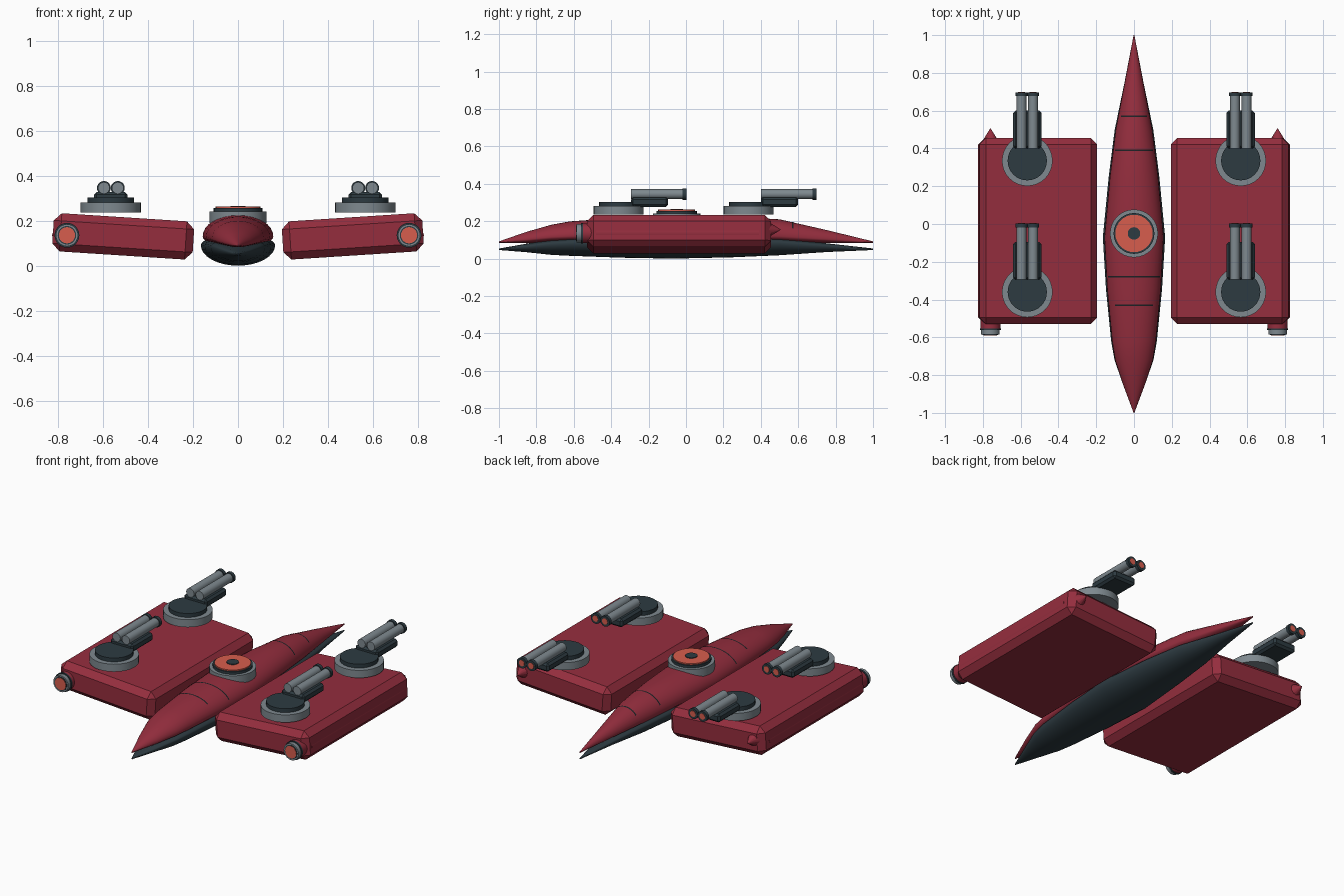
import bpy, bmesh, math
from mathutils import Matrix

if "Cube" in bpy.data.objects:
    bpy.data.objects.remove(bpy.data.objects["Cube"])


def material(name, rgb):
    m = bpy.data.materials.new(name)
    m.diffuse_color = (*rgb, 1)
    m.use_nodes = True
    m.node_tree.nodes["Principled BSDF"].inputs["Base Color"].default_value = m.diffuse_color
    return m


RED = material("hull red", (0.30, 0.027, 0.048))
DARK = material("dark slate", (0.026, 0.043, 0.053))
GREY = material("steel grey", (0.21, 0.25, 0.275))
ORANGE = material("glow orange", (0.68, 0.11, 0.075))
BLACK = material("seam black", (0.012, 0.015, 0.018))


def finish(bm, name, mat, angle=35):
    bmesh.ops.recalc_face_normals(bm, faces=bm.faces[:])
    mesh = bpy.data.meshes.new(name)
    bm.to_mesh(mesh)
    bm.free()
    ob = bpy.data.objects.new(name, mesh)
    bpy.context.collection.objects.link(ob)
    mesh.materials.append(mat)
    bpy.ops.object.select_all(action='DESELECT')
    ob.select_set(True)
    bpy.context.view_layer.objects.active = ob
    bpy.ops.object.shade_smooth_by_angle(angle=math.radians(angle))
    return ob


def cylinder(name, mat, loc, r, depth, axis='z', r2=None, n=32):
    """Cylinder or cone starting at loc and running along +axis."""
    bm = bmesh.new()
    bmesh.ops.create_cone(bm, cap_ends=True, segments=n, radius1=r,
                          radius2=r if r2 is None else r2, depth=depth,
                          matrix=Matrix.Translation((0, 0, depth / 2)))
    if axis == 'y':
        bm.transform(Matrix.Rotation(-math.pi / 2, 4, 'X'))
    bm.transform(Matrix.Translation(loc))
    return finish(bm, name, mat)


def box(name, mat, loc, size, bevel, tilt=0):
    bm = bmesh.new()
    bmesh.ops.create_cube(bm, size=1, matrix=Matrix.Diagonal((*size, 1)))
    bmesh.ops.bevel(bm, geom=bm.edges[:], offset=bevel, segments=1,
                    affect='EDGES', profile=0.5)
    bm.transform(Matrix.Translation(loc) @ Matrix.Rotation(tilt, 4, 'Y'))
    return finish(bm, name, mat, 20)


def section(st, a):
    y, cz, rx, up, down = st
    s = math.sin(a)
    return (rx * math.cos(a), y, cz + s * (up if s > 0 else down))


def loft(name, mat, stations, n=32):
    bm = bmesh.new()
    rings = [[bm.verts.new(section(st, math.tau * i / n)) for i in range(n)]
             for st in stations]
    for a, b in zip(rings, rings[1:]):
        for i in range(n):
            j = (i + 1) % n
            bm.faces.new((a[i], a[j], b[j], b[i]))
    bm.faces.new(rings[0])
    bm.faces.new(rings[-1])
    return finish(bm, name, mat, 40)


# Hull stations: y, centre z, half width, height above, height below
UPPER = [(-1, 0.088, 0.002, 0.004, 0.004), (-0.85, 0.102, 0.058, 0.042, 0.02),
         (-0.72, 0.115, 0.10, 0.066, 0.03), (-0.62, 0.12, 0.116, 0.079, 0.036),
         (-0.35, 0.126, 0.142, 0.092, 0.045), (-0.07, 0.13, 0.157, 0.097, 0.05),
         (0.25, 0.128, 0.128, 0.096, 0.045), (0.50, 0.12, 0.097, 0.09, 0.036),
         (0.75, 0.104, 0.049, 0.049, 0.02), (1, 0.088, 0.002, 0.004, 0.004)]
LOWER = [(-1, 0.05, 0.002, 0.004, 0.004), (-0.85, 0.065, 0.058, 0.015, 0.031),
         (-0.72, 0.08, 0.103, 0.024, 0.06), (-0.62, 0.085, 0.121, 0.03, 0.070),
         (-0.35, 0.088, 0.148, 0.042, 0.083), (-0.07, 0.09, 0.165, 0.048, 0.09),
         (0.25, 0.09, 0.134, 0.042, 0.083), (0.50, 0.085, 0.102, 0.03, 0.067),
         (0.75, 0.068, 0.05, 0.014, 0.033), (1, 0.05, 0.002, 0.004, 0.004)]
loft("upper_hull", RED, UPPER)
loft("lower_hull", DARK, LOWER)


def station_at(y):
    for a, b in zip(UPPER, UPPER[1:]):
        if a[0] <= y <= b[0]:
            t = (y - a[0]) / (b[0] - a[0])
            return [p + (q - p) * t for p, q in zip(a, b)]


# Seams over the top of the hull, with a given half width
for k, (y, half) in enumerate([(0.57, 0.068), (0.39, 0.10), (-0.28, 0.135), (-0.43, 0.10)]):
    bm = bmesh.new()
    rows = []
    for dy in (-0.004, 0.004):
        st = station_at(y + dy)
        a0 = math.acos(min(0.97, half / st[2]))
        st = [st[0], st[1], st[2] + 0.002, st[3] + 0.002, st[4]]
        rows.append([bm.verts.new(section(st, a0 + (math.pi - 2 * a0) * i / 20))
                     for i in range(21)])
    for i in range(20):
        bm.faces.new((rows[0][i], rows[0][i + 1], rows[1][i + 1], rows[1][i]))
    finish(bm, f"hull_seam_{k}", BLACK)

# Central hatch on the hull
cylinder("hatch_collar", GREY, (0, -0.05, 0.19), 0.127, 0.05)
cylinder("hatch_rim", DARK, (0, -0.05, 0.24), 0.108, 0.015)
cylinder("hatch_dome", ORANGE, (0, -0.05, 0.25), 0.099, 0.012)
cylinder("hatch_hub", DARK, (0, -0.05, 0.262), 0.033, 0.004)

for s, side in ((1, "right"), (-1, "left")):
    # Tilted slab wing
    box(f"{side}_wing", RED, (s * 0.51, -0.037, 0.13), (0.625, 0.985, 0.17),
        0.034, -s * math.radians(3.7))

    # Engine pod along the outer edge
    px, pz = s * 0.76, 0.135
    cylinder(f"{side}_pod", RED, (px, -0.555, pz), 0.052, 0.06, 'y')
    cylinder(f"{side}_pod_body", RED, (px, -0.48, pz), 0.066, 0.87, 'y', n=12)
    cylinder(f"{side}_pod_tail", RED, (px, 0.43, pz + 0.02), 0.048, 0.075, 'y', 0.002, 12)
    cylinder(f"{side}_pod_band", DARK, (px, -0.562, pz), 0.055, 0.01, 'y')
    cylinder(f"{side}_pod_nozzle", GREY, (px, -0.585, pz), 0.049, 0.03, 'y')
    cylinder(f"{side}_pod_lens_rim", DARK, (px, -0.587, pz), 0.041, 0.01, 'y')
    cylinder(f"{side}_pod_lens", ORANGE, (px, -0.589, pz), 0.036, 0.01, 'y')

    # Two twin-barrel turrets per wing, aimed backwards
    for ty, place in ((0.335, "rear"), (-0.36, "front")):
        name, tx = f"{side}_{place}_turret", s * 0.565
        cylinder(name + "_base", GREY, (tx, ty, 0.235), 0.134, 0.045)
        cylinder(name + "_cap", DARK, (tx, ty, 0.28), 0.104, 0.023)
        box(name + "_mount", DARK, (tx, ty + 0.165, 0.302), (0.15, 0.20, 0.05), 0.012)
        for b in (-1, 1):
            bx = tx + b * 0.031
            cylinder(f"{name}_barrel_{b}", GREY, (bx, ty + 0.065, 0.345), 0.026, 0.285, 'y', n=20)
            cylinder(f"{name}_muzzle_{b}", DARK, (bx, ty + 0.342, 0.345), 0.031, 0.02, 'y', n=20)
            cylinder(f"{name}_bore_{b}", ORANGE, (bx, ty + 0.359, 0.345), 0.018, 0.005, 'y', n=20)
